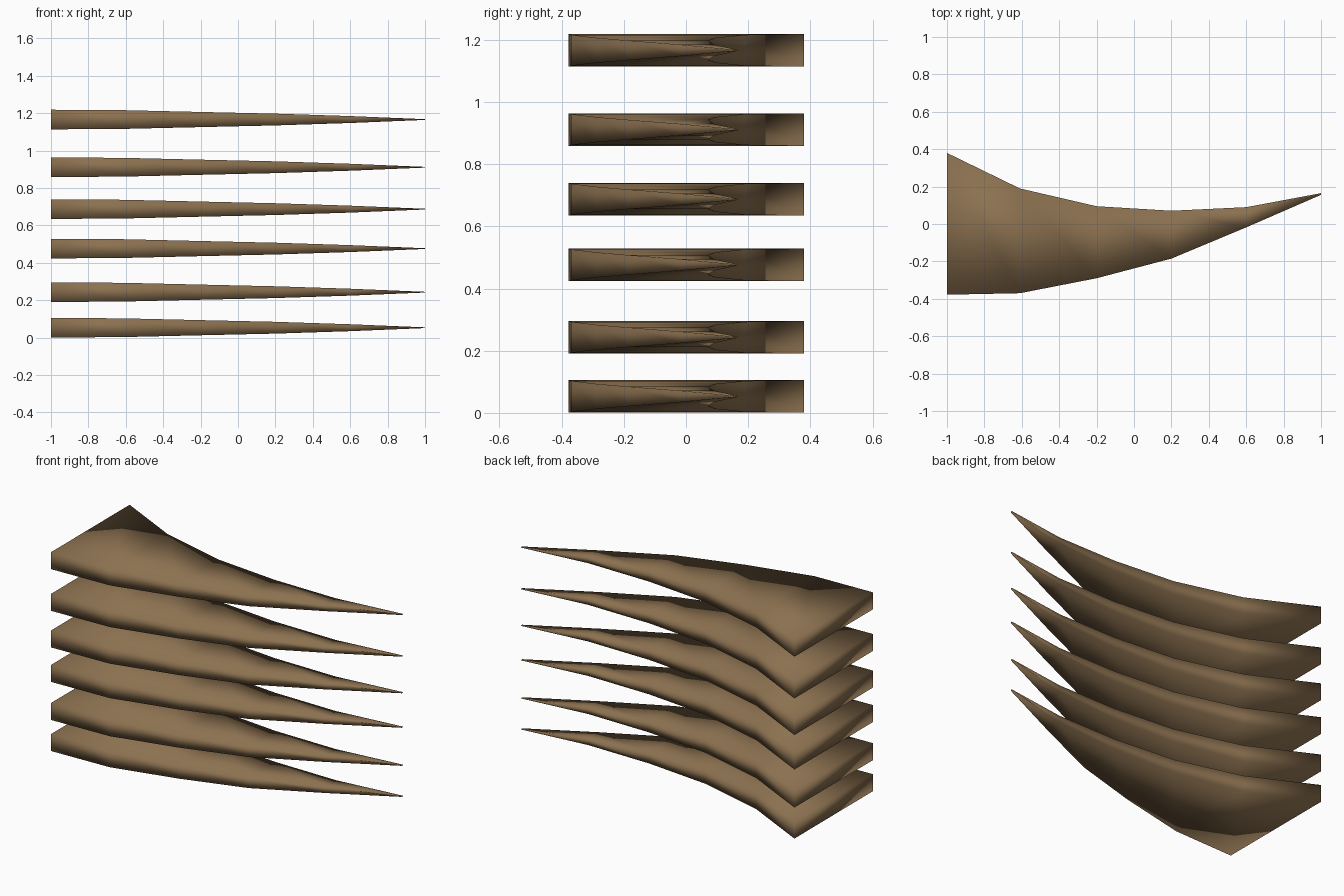
import bpy
import bmesh

cube = bpy.data.objects.get("Cube")
if cube:
    bpy.data.objects.remove(cube, do_unlink=True)

# Wood brown shared by every blade
wood = bpy.data.materials.new("wood_brown")
wood.use_nodes = True
colour = (0.26, 0.165, 0.08, 1)
wood.diffuse_color = colour
wood.node_tree.nodes["Principled BSDF"].inputs["Base Color"].default_value = colour

# Stations along the blade: x, front y, back y, thickness
STATIONS = [
    (-1.0, -0.378, 0.38, 0.105),
    (-0.61, -0.37, 0.19, 0.100),
    (-0.2, -0.29, 0.095, 0.081),
    (0.2, -0.185, 0.071, 0.063),
    (0.6, -0.018, 0.09, 0.037),
    (1.0, 0.156, 0.165, 0.004),
]
HEIGHTS = [0.053, 0.243, 0.476, 0.687, 0.911, 1.166]


def make_blade(name, z):
    """Loft rectangular sections into one curved, tapering blade."""
    bm = bmesh.new()
    rings = []
    for x, front, back, thick in STATIONS:
        h = thick / 2
        corners = [(front, -h), (back, -h), (back, h), (front, h)]
        rings.append([bm.verts.new((x, y, dz)) for y, dz in corners])
    for a, b in zip(rings, rings[1:]):
        for i in range(4):
            j = (i + 1) % 4
            bm.faces.new((a[i], a[j], b[j], b[i]))
    bm.faces.new(rings[0])
    bm.faces.new(rings[-1])
    bmesh.ops.recalc_face_normals(bm, faces=bm.faces)
    # Soft shading rolls over the edges of the blade
    for face in bm.faces:
        face.smooth = True
    mesh = bpy.data.meshes.new(name)
    bm.to_mesh(mesh)
    bm.free()
    mesh.materials.append(wood)
    blade = bpy.data.objects.new(name, mesh)
    blade.location.z = z
    bpy.context.collection.objects.link(blade)


for number, height in enumerate(HEIGHTS, 1):
    make_blade(f"blade_{number}", height)
